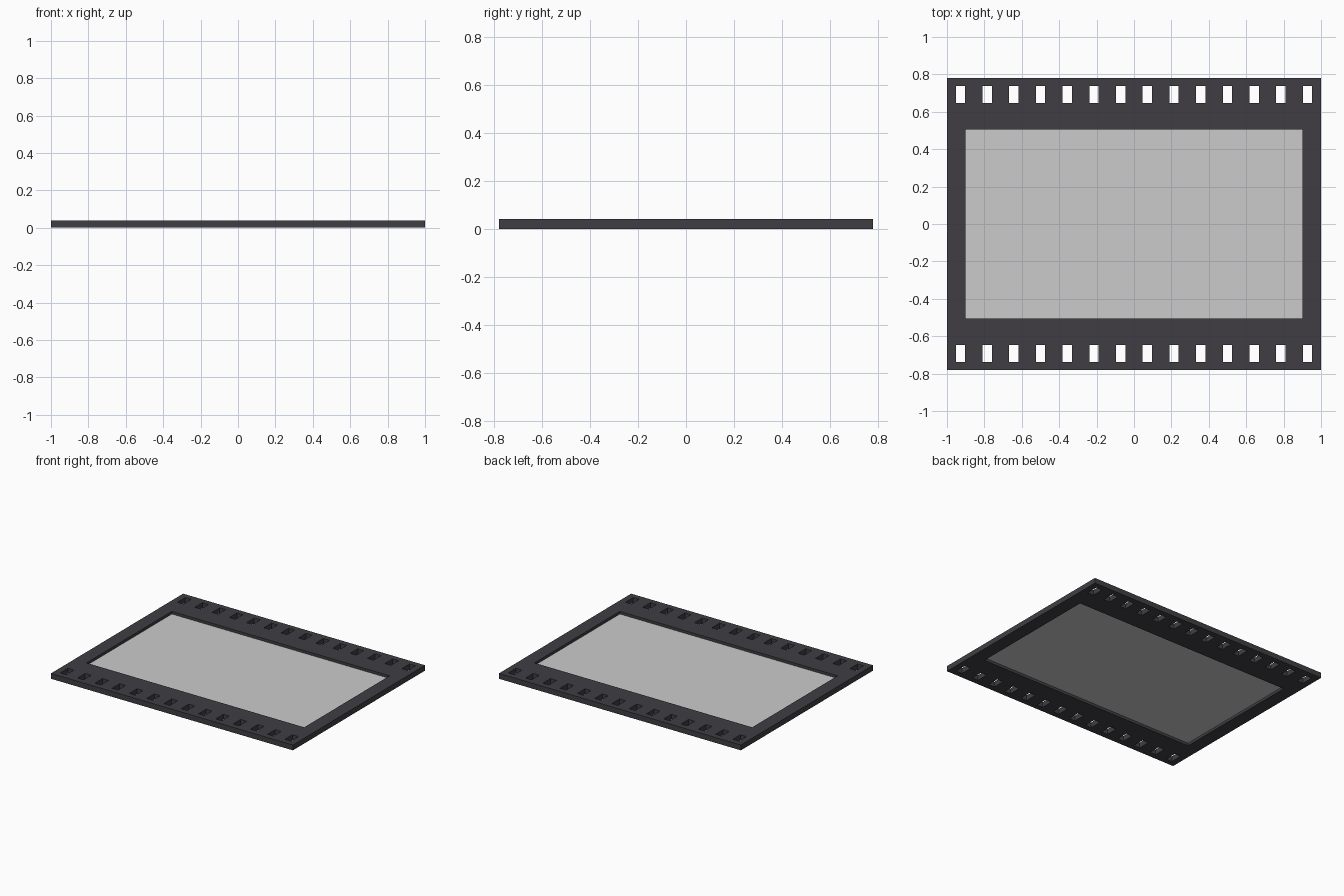
import bpy

if "Cube" in bpy.data.objects:
    bpy.data.objects.remove(bpy.data.objects["Cube"])


def material(name, rgba):
    m = bpy.data.materials.new(name)
    m.diffuse_color = rgba
    m.use_nodes = True
    m.node_tree.nodes["Principled BSDF"].inputs["Base Color"].default_value = m.diffuse_color
    return m


def add_rect(curve, x, y, w, h):
    """Closed rectangular outline centred on x, y."""
    s = curve.splines.new('POLY')
    s.points.add(3)
    for p, (sx, sy) in zip(s.points, ((-1, -1), (1, -1), (1, 1), (-1, 1))):
        p.co = (x + sx * w / 2, y + sy * h / 2, 0, 1)
    s.use_cyclic_u = True


THICK = 0.04
WINDOW = (1.80, 1.008)
HOLES = 14

# Film base: outer outline with picture window and two rows of perforations
profile = bpy.data.curves.new("film_base", 'CURVE')
profile.dimensions = '2D'
profile.fill_mode = 'BOTH'
profile.extrude = THICK / 2
add_rect(profile, 0, 0, 2.0, 1.56)
add_rect(profile, 0, 0, *WINDOW)
for i in range(HOLES):
    x = -0.928 + i * 1.856 / (HOLES - 1)
    for side in (-1, 1):
        add_rect(profile, x, side * 0.692, 0.05, 0.09)
base = bpy.data.objects.new("film_base", profile)
base.location.z = THICK / 2
bpy.context.collection.objects.link(base)
bpy.context.view_layer.objects.active = base
base.select_set(True)
bpy.ops.object.convert(target='MESH')
base = bpy.context.object
base.data.materials.clear()
base.data.materials.append(material("dark_film", (0.05, 0.048, 0.055, 1)))
bpy.ops.object.shade_flat()

# Light grey picture pane, recessed halfway into the window
bpy.ops.mesh.primitive_plane_add(size=1, location=(0, 0, THICK / 2))
pane = bpy.context.object
pane.name = "picture_pane"
pane.scale = (*WINDOW, 1)
pane.data.materials.append(material("clear_grey", (0.53, 0.53, 0.53, 0.6)))
